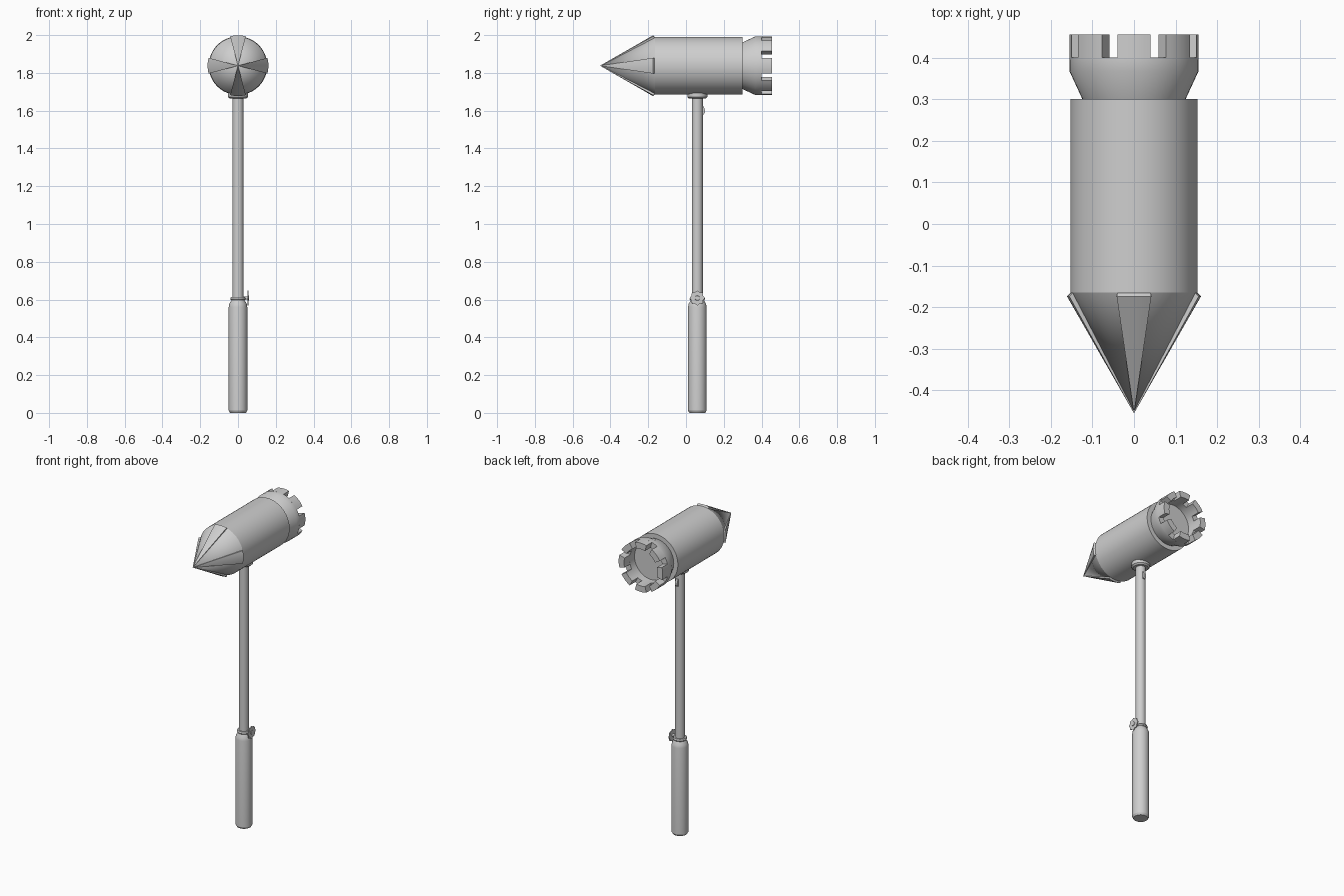
import bpy, bmesh, math
from mathutils import Vector

cube = bpy.data.objects.get("Cube")
if cube:
    bpy.data.objects.remove(cube, do_unlink=True)

HEAD_Z = 1.838
SHAFT_Y = 0.06
SEG = 48

grey = bpy.data.materials.new("plain_grey")
grey.use_nodes = True
grey.diffuse_color = (0.62, 0.62, 0.62, 1)
grey.node_tree.nodes["Principled BSDF"].inputs["Base Color"].default_value = (0.62, 0.62, 0.62, 1)


def finish(name, bm):
    bmesh.ops.remove_doubles(bm, verts=bm.verts, dist=1e-5)
    bmesh.ops.recalc_face_normals(bm, faces=bm.faces)
    mesh = bpy.data.meshes.new(name)
    bm.to_mesh(mesh)
    bm.free()
    mesh.materials.append(grey)
    obj = bpy.data.objects.new(name, mesh)
    bpy.context.collection.objects.link(obj)
    bpy.ops.object.select_all(action='DESELECT')
    obj.select_set(True)
    bpy.context.view_layer.objects.active = obj
    bpy.ops.object.shade_smooth_by_angle(angle=math.radians(25))
    return obj


def place(r, h, a, axis, centre):
    """Point at radius r, distance h along the axis, angle a."""
    u, v = r * math.cos(a), r * math.sin(a)
    p = {'X': (h, u, v), 'Y': (u, h, v), 'Z': (u, v, h)}[axis]
    return Vector(p) + Vector(centre)


def lathe(name, profile, axis, centre, seg=SEG):
    """Solid of revolution; profile of (radius, height) starts and ends on the axis."""
    bm = bmesh.new()
    rings = []
    for r, h in profile:
        if r == 0:
            rings.append([bm.verts.new(place(0, h, 0, axis, centre))] * seg)
        else:
            rings.append([bm.verts.new(place(r, h, math.tau * i / seg, axis, centre))
                          for i in range(seg)])
    for a, b in zip(rings, rings[1:]):
        for i in range(seg):
            j = (i + 1) % seg
            bm.faces.new(list(dict.fromkeys((a[i], a[j], b[j], b[i]))))
    return finish(name, bm)


def sector(name, section, mid, half, steps=6):
    """Sweep a closed (radius, y) section through part of a turn round the head axis."""
    bm = bmesh.new()
    rings = []
    for i in range(steps + 1):
        a = mid + half * (2 * i / steps - 1)
        rings.append([bm.verts.new(place(r, y, a, 'Y', (0, 0, HEAD_Z))) for r, y in section])
    n = len(section)
    for a, b in zip(rings, rings[1:]):
        for i in range(n):
            j = (i + 1) % n
            bm.faces.new((a[i], a[j], b[j], b[i]))
    bm.faces.new(rings[0])
    bm.faces.new(rings[-1])
    bmesh.ops.dissolve_degenerate(bm, dist=1e-6, edges=bm.edges)
    return finish(name, bm)


def prism(name, points, offset):
    """Extrude a flat outline by an offset vector."""
    bm = bmesh.new()
    face = bm.faces.new([bm.verts.new(p) for p in points])
    new = bmesh.ops.extrude_face_region(bm, geom=[face], use_keep_orig=True)["geom"]
    bmesh.ops.translate(bm, verts=[v for v in new if isinstance(v, bmesh.types.BMVert)], vec=offset)
    return finish(name, bm)


# Hammer head: pointed cone and barrel
head = (0, 0, HEAD_Z)
lathe("head_barrel", [(0, -0.45), (0.153, -0.165), (0.153, 0.30), (0, 0.30)], 'Y', head)

# Four raised ribs on the cone
for k in range(4):
    sector(f"cone_rib_{k + 1}",
           [(0, -0.455), (0.161, -0.174), (0.152, -0.165), (0, -0.44)],
           k * math.pi / 2, math.radians(15))

# Flared striking crown with a hollow centre
lathe("crown_base", [(0, 0.295), (0.122, 0.295), (0.124, 0.30), (0.155, 0.367),
                     (0.155, 0.40), (0.117, 0.40), (0.117, 0.35), (0, 0.35)], 'Y', head)

# Eight teeth round the crown
for k in range(8):
    sector(f"crown_tooth_{k + 1}",
           [(0.117, 0.395), (0.155, 0.395), (0.155, 0.455), (0.117, 0.455)],
           k * math.pi / 4, math.radians(15))

# Handle: grip, ferrule, shaft and collar
foot = (0, SHAFT_Y, 0)
lathe("grip", [(0, 0), (0.042, 0), (0.049, 0.012), (0.049, 0.56), (0.046, 0.577),
               (0.035, 0.597), (0, 0.597)], 'Z', foot, 32)
lathe("grip_ring", [(0, 0.597), (0.038, 0.597), (0.041, 0.603), (0.038, 0.613),
                    (0, 0.613)], 'Z', foot, 32)
lathe("shaft", [(0, 0.59), (0.029, 0.59), (0.029, 1.70), (0, 1.70)], 'Z', foot, 32)
lathe("head_collar", [(0, 1.664), (0.044, 1.664), (0.053, 1.672), (0.053, 1.715),
                      (0, 1.715)], 'Z', foot, 32)

# Scalloped knob on the left of the ring
hub = (0, SHAFT_Y, 0.608)
lathe("knob_stem", [(0, 0.025), (0.009, 0.025), (0.009, 0.052), (0, 0.052)], 'X', hub, 16)
outline = [place(0.036 + 0.003 * math.cos(8 * a), 0.050, a, 'X', hub)
           for a in (math.tau * i / 64 for i in range(64))]
prism("knob_disc", outline, (0.005, 0, 0))
lathe("knob_boss", [(0, 0.052), (0.014, 0.052), (0.012, 0.058), (0, 0.058)], 'X', hub, 16)

# Small catch on the back of the shaft
catch = [(0.08, 1.625), (0.092, 1.625), (0.100, 1.605), (0.100, 1.59), (0.094, 1.58), (0.08, 1.58)]
prism("shaft_catch", [(-0.008, y, z) for y, z in catch], (0.016, 0, 0))
